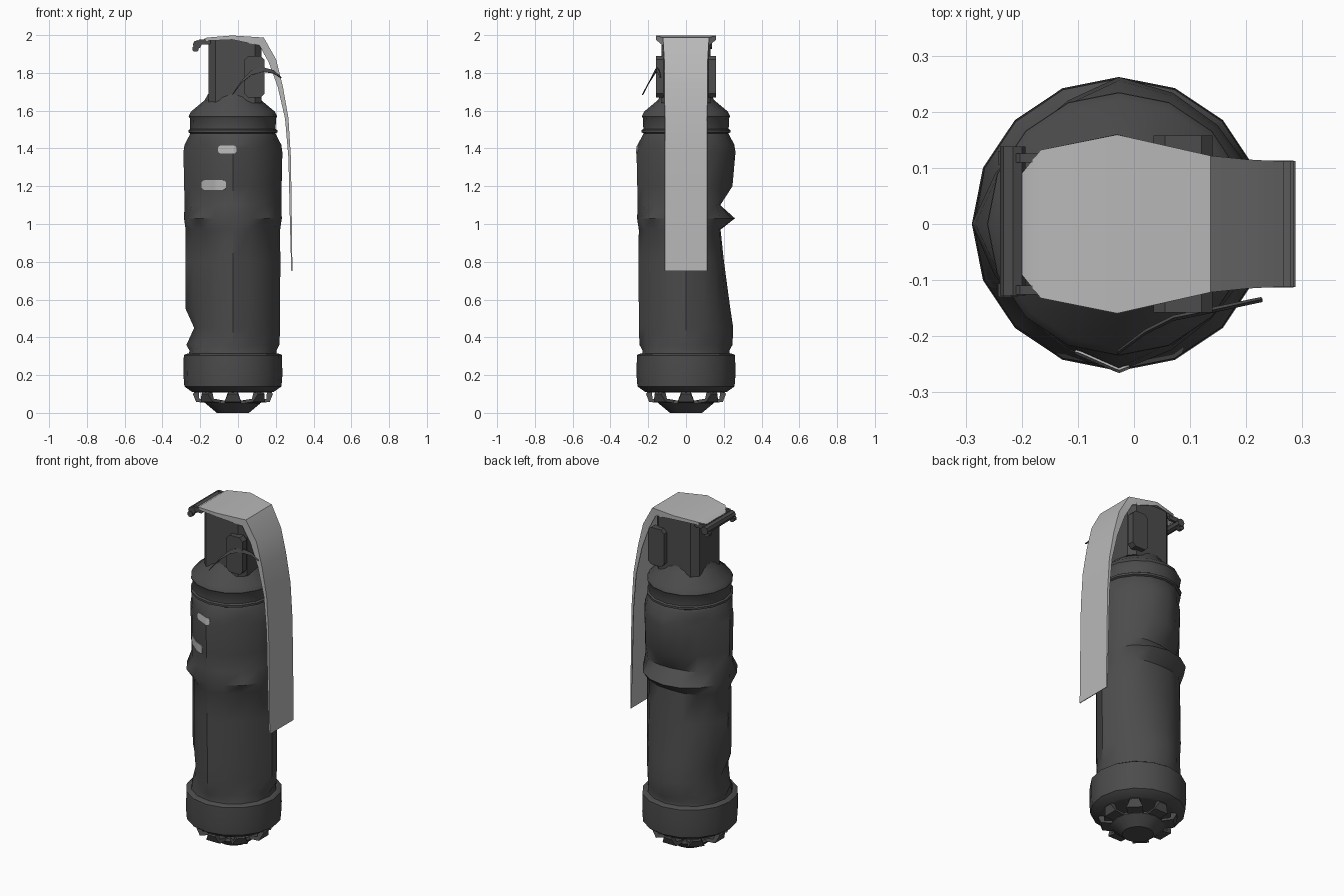
import bpy, bmesh, math
from mathutils import Vector

if "Cube" in bpy.data.objects:
    bpy.data.objects.remove(bpy.data.objects["Cube"])

CX = -0.027      # axis of the body
N = 16           # sides of turned parts


def mat(name, v):
    m = bpy.data.materials.new(name)
    m.diffuse_color = (v, v, v, 1)
    m.use_nodes = True
    m.node_tree.nodes["Principled BSDF"].inputs["Base Color"].default_value = m.diffuse_color
    return m


dark = mat("dark metal", 0.072)
light = mat("light metal", 0.48)


def finish(name, bm, m, angle=40, thick=0):
    bmesh.ops.recalc_face_normals(bm, faces=bm.faces[:])
    me = bpy.data.meshes.new(name)
    bm.to_mesh(me)
    bm.free()
    ob = bpy.data.objects.new(name, me)
    bpy.context.collection.objects.link(ob)
    me.materials.append(m)
    bpy.ops.object.select_all(action='DESELECT')
    ob.select_set(True)
    bpy.context.view_layer.objects.active = ob
    if thick:
        so = ob.modifiers.new("thickness", 'SOLIDIFY')
        so.thickness, so.offset = thick, 0
        bpy.ops.object.modifier_apply(modifier=so.name)
    bpy.ops.object.shade_smooth_by_angle(angle=math.radians(angle))
    return ob


def skin(bm, rows, closed=False):
    """Quads between rows of points."""
    vs = [[bm.verts.new(p) for p in r] for r in rows]
    n = len(vs[0])
    for a, b in zip(vs, vs[1:]):
        for i in range(n if closed else n - 1):
            j = (i + 1) % n
            bm.faces.new((a[i], a[j], b[j], b[i]))
    return vs


def lathe(name, profile, dents={}, flats=()):
    """Turned part; dents push in at one angle, flats squash the diagonals of a height range."""
    bm = bmesh.new()
    rows = []
    for r, z in profile:
        row = []
        for i in range(N):
            a = i * math.tau / N
            rr = r
            for z0, z1, amounts in flats:
                if z0 <= z <= z1:
                    rr *= 1 - amounts[i * 4 // N] * abs(math.sin(2 * a))
            if z in dents:
                a0, depth = dents[z]
                rr -= depth * max(0, math.cos(a - a0)) ** 5
            row.append((CX + rr * math.cos(a), rr * math.sin(a), z))
        rows.append(row)
    vs = skin(bm, rows, True)
    bm.faces.new(vs[0])
    bm.faces.new(vs[-1])
    return finish(name, bm, dark)


def block(name, lo, hi, bevel, axis=None):
    """Box with bevelled edges, optionally only those along one axis."""
    bm = bmesh.new()
    bmesh.ops.create_cube(bm, size=1)
    lo, hi = Vector(lo), Vector(hi)
    for v in bm.verts:
        v.co = Vector([(l + h) / 2 + c * (h - l) for c, l, h in zip(v.co, lo, hi)])
    es = [e for e in bm.edges if axis is None
          or abs((e.verts[0].co - e.verts[1].co).normalized()[axis]) > 0.9]
    bmesh.ops.bevel(bm, geom=es, offset=bevel, segments=1, affect='EDGES')
    return finish(name, bm, dark)


# Body: base cap, lower tube, waist seam, upper tube, shoulder; dented at back and left
back, left = math.pi / 2, math.pi
body = lathe("body", [
    (.19, .108), (.215, .11), (.257, .14), (.262, .2), (.26, .305), (.25, .312),
    (.232, .315), (.23, .33), (.246, .36), (.25, .45), (.25, .55), (.251, .8),
    (.25, .97), (.259, 1.03), (.256, 1.1), (.258, 1.2), (.262, 1.38), (.256, 1.42),
    (.232, 1.465), (.225, 1.48), (.235, 1.485), (.235, 1.497), (.226, 1.503),
    (.228, 1.56), (.234, 1.57), (.222, 1.595), (.15, 1.655), (.13, 1.69)],
    {.45: (left, .045), .8: (back, .05), .97: (back, .067), 1.1: (back, .075),
     1.2: (back, .012), .55: (back, .015)},
    [(.34, .98, (.07, .06, .13, .1)), (1.05, 1.43, (.05, .13, .12, .1))])

# Dish under the base and its claws
lathe("base_dish", [(.085, 0), (.145, .05), (.14, .065)])
bm = bmesh.new()
for k in range(8):
    a = k * math.tau / 8
    u, t = Vector((math.cos(a), math.sin(a), 0)), Vector((-math.sin(a), math.cos(a), 0))
    c = Vector((CX, 0, 0))
    section = [(.11, .05, .04), (.195, .058, .045), (.212, .1, .024), (.2, .115, .024),
               (.18, .115, .024), (.178, .075, .035), (.11, .066, .04)]
    vs = skin(bm, [[c + u * r + Vector((0, 0, z)) + t * w * s for s in (-1, 1)]
                   for r, z, w in section + section[:1]])
    bm.faces.new([v[0] for v in vs[:-1]])
    bm.faces.new([v[1] for v in vs[:-1]])
bmesh.ops.remove_doubles(bm, verts=bm.verts[:], dist=1e-5)
finish("base_claws", bm, dark)

# Fuze head and side lugs
block("fuze_head", (-.155, -.13, 1.64), (.125, .13, 1.985), .035, 2)
for side, y in (("front", -.138), ("back", .138)):
    block("lug_" + side, (.035, y - .02, 1.67), (.14, y + .02, 1.89), .02, 1)

# Lever: (x, z, half width, flange depth)
st = [(-.197, 1.965, .09, .004), (-.165, 1.985, .13, .015), (-.03, 1.996, .157, .02),
      (.135, 1.985, .12, .045), (.2, 1.87, .113, .04), (.235, 1.73, .111, .025),
      (.265, 1.56, .11, .016), (.278, 1.35, .11, .011), (.283, 1.0, .11, .008),
      (.286, .75, .11, .004)]
rows = []
for i, (x, z, w, f) in enumerate(st):
    p, q = st[max(i - 1, 0)], st[min(i + 1, len(st) - 1)]
    d = Vector((q[0] - p[0], 0, q[1] - p[1])).normalized()
    c, n = Vector((x, 0, z)), Vector((d.z, 0, -d.x)) * f
    Y = Vector((0, 1, 0))
    rows.append([c - Y * w + n, c - Y * w, c + Y * w, c + Y * w + n])
bm = bmesh.new()
skin(bm, rows)
finish("lever", bm, light, 40, .006)

# Hinge bar with two hooks at the lever end
bm = bmesh.new()
ring = [(math.cos(k * math.tau / 8) * .023, math.sin(k * math.tau / 8) * .023) for k in range(8)]
vs = skin(bm, [[(-.216 + c, y, 1.95 + s) for c, s in ring] for y in (-.127, .138)], True)
bm.faces.new(vs[0])
bm.faces.new(vs[1])
finish("hinge_bar", bm, dark)
for side, y in (("front", -.118), ("back", .118)):
    block("hook_" + side, (-.242, y - .012, 1.912), (-.208, y + .012, 1.945), .01, 1)
    block("hook_arm_" + side, (-.21, y - .008, 1.95), (-.145, y + .008, 1.978), .007, 1)

# Thin curved safety clip in front of the head
path = [(-.03, -.232, 1.685, .002), (.02, -.195, 1.755, .006), (.07, -.17, 1.8, .012),
        (.13, -.158, 1.818, .012), (.19, -.145, 1.805, .008), (.228, -.137, 1.775, .002)]
bm = bmesh.new()
skin(bm, [[(x, y, z - h), (x, y + .005, z + h)] for x, y, z, h in path])
finish("safety_clip", bm, dark, 40, .005)

# Painted marks laid on the front surface of the body
bpy.context.view_layer.update()
for name, x0, x1, z0, z1 in (("upper_mark", -.105, -.008, 1.373, 1.415),
                             ("lower_mark", -.192, -.063, 1.18, 1.232)):
    bm = bmesh.new()
    rows = []
    for i in range(17):
        x = x0 + (x1 - x0) * i / 16
        e = .012 if i in (0, 16) else .003 if i in (1, 15) else 0
        row = []
        for z in (z0 + e, (z0 + z1) / 2, z1 - e):
            hit = body.ray_cast(Vector((x, -1, z)), Vector((0, 1, 0)))[1]
            row.append(hit - Vector((0, .002, 0)))
        rows.append(row)
    skin(bm, rows)
    finish(name, bm, light, 40, .004)
